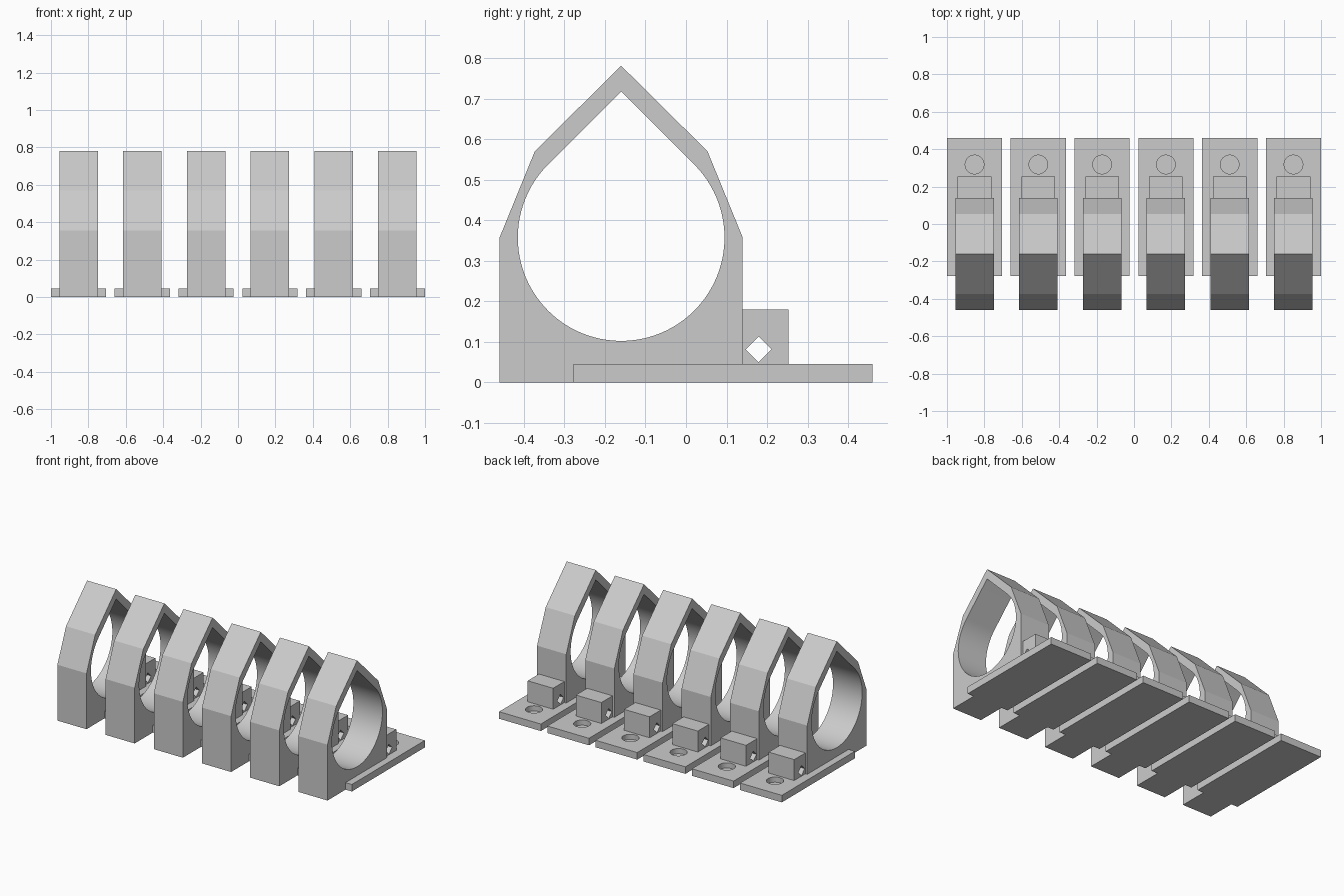
import bpy, bmesh, math
from mathutils import Vector

if "Cube" in bpy.data.objects:
    bpy.data.objects.remove(bpy.data.objects["Cube"])

grey = bpy.data.materials.new("plain_grey")
grey.diffuse_color = (0.6, 0.6, 0.6, 1)
grey.use_nodes = True
grey.node_tree.nodes["Principled BSDF"].inputs["Base Color"].default_value = grey.diffuse_color

COUNT, PITCH = 6, 0.341      # row of identical clips along x
CY, CZ, R = -0.16, 0.357, 0.255   # ring opening centre and radius


def prism(name, loops, lo, hi, axis="x"):
    """Extrude an outline with optional holes along x (y,z points) or z (x,y points)."""
    def place(p, h):
        return (h, p[0], p[1]) if axis == "x" else (p[0], p[1], h)
    bm = bmesh.new()
    edges = []
    for pts in loops:
        vs = [bm.verts.new(place(p, lo)) for p in pts]
        edges += [bm.edges.new((vs[i - 1], vs[i])) for i in range(len(vs))]
    normal = Vector((1, 0, 0)) if axis == "x" else Vector((0, 0, 1))
    bmesh.ops.triangle_fill(bm, edges=edges, use_beauty=True, normal=normal)
    ext = bmesh.ops.extrude_face_region(bm, geom=bm.faces[:], use_keep_orig=True)
    moved = [g for g in ext["geom"] if isinstance(g, bmesh.types.BMVert)]
    bmesh.ops.translate(bm, verts=moved, vec=normal * (hi - lo))
    bmesh.ops.recalc_face_normals(bm, faces=bm.faces[:])
    me = bpy.data.meshes.new(name)
    bm.to_mesh(me)
    bm.free()
    me.materials.append(grey)
    ob = bpy.data.objects.new(name, me)
    bpy.context.collection.objects.link(ob)
    return ob


def rect(a0, a1, b0, b1):
    return [(a0, b0), (a1, b0), (a1, b1), (a0, b1)]


def circle(cx, cy, r, n):
    return [(cx + r * math.cos(2 * math.pi * i / n),
             cy + r * math.sin(2 * math.pi * i / n)) for i in range(n)]


def activate(ob):
    bpy.ops.object.select_all(action="DESELECT")
    ob.select_set(True)
    bpy.context.view_layer.objects.active = ob


# Ring: faceted outside, teardrop opening with a 90 degree peak
outer = [(CY - 0.3, 0), (CY + 0.3, 0), (CY + 0.3, CZ), (CY + 0.213, 0.57),
         (CY, 0.781), (CY - 0.213, 0.57), (CY - 0.3, CZ)]
steps = 72
opening = [(CY, CZ + R * math.sqrt(2))]
for i in range(steps + 1):
    a = math.radians(135 + 270 * i / steps)
    opening.append((CY + R * math.cos(a), CZ + R * math.sin(a)))
ring = prism("ring", [outer, opening], -0.103, 0.103)

# Lug behind the ring, with a diamond hole running sideways
diamond = [(0.179 + dy, 0.081 + dz)
           for dy, dz in ((0.032, 0), (0, 0.032), (-0.032, 0), (0, -0.032))]
lug = prism("lug", [rect(0.14, 0.253, 0.045, 0.179), diamond], -0.09, 0.09)

# Base plate with a blind round recess
plate = prism("base_plate", [rect(-0.1475, 0.1475, -0.278, 0.46)], 0, 0.045, "z")
cutter = prism("recess_cutter", [circle(0, 0.318, 0.05, 48)], 0.012, 0.1, "z")
cut = plate.modifiers.new("recess", "BOOLEAN")
cut.operation, cut.solver, cut.object = "DIFFERENCE", "EXACT", cutter
activate(plate)
bpy.ops.object.modifier_apply(modifier=cut.name)
bpy.data.objects.remove(cutter)

# Smooth the curved walls, then repeat the clip along x
for part in (ring, lug, plate):
    activate(part)
    bpy.ops.object.shade_smooth_by_angle(angle=math.radians(15))
    for i in range(COUNT):
        ob = part if i == 0 else part.copy()
        if i:
            bpy.context.collection.objects.link(ob)
        ob.name = f"{part.name.split('.')[0].rsplit('_1', 1)[0]}_{i + 1}"
        ob.location.x = (i - (COUNT - 1) / 2) * PITCH
